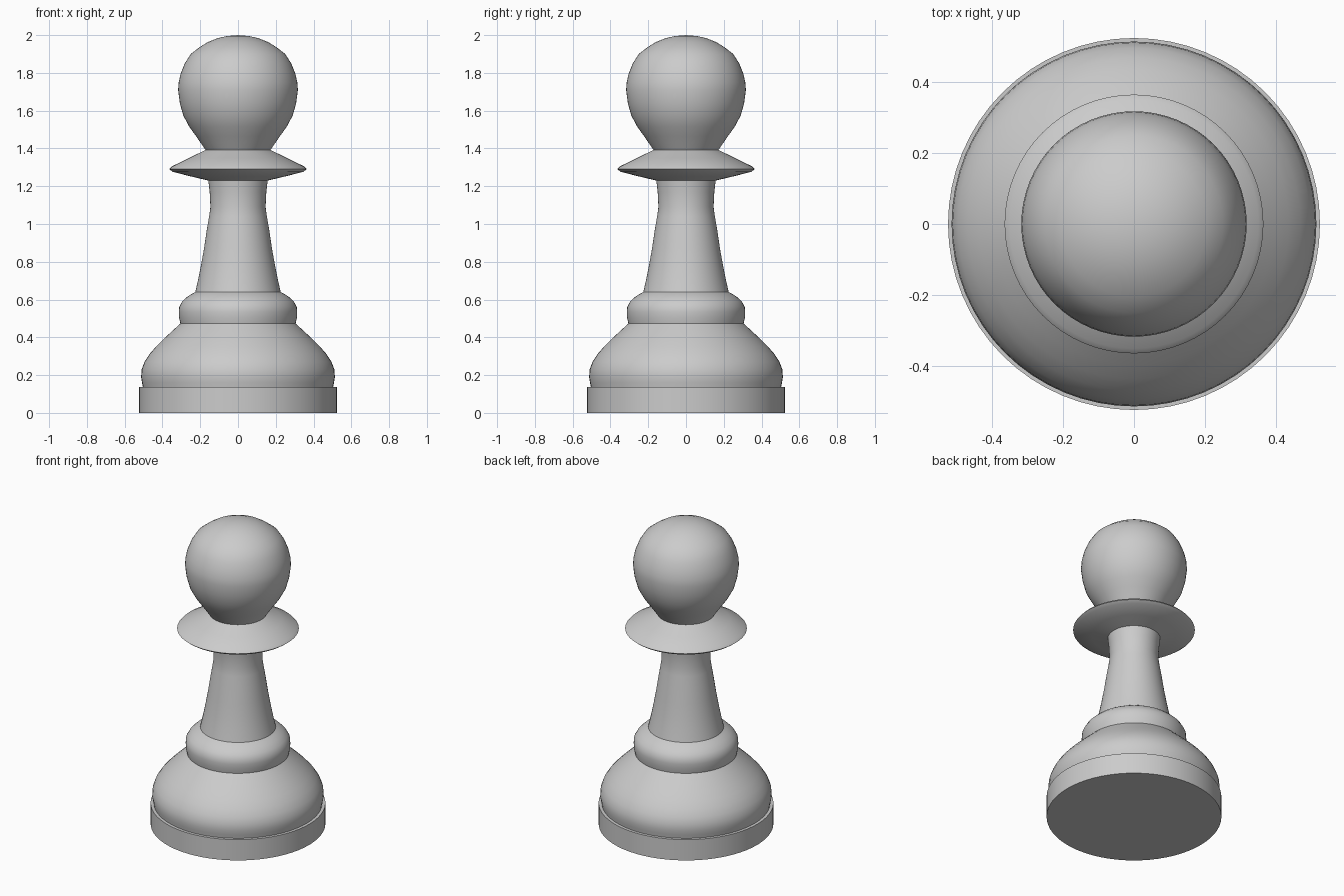
import bpy, bmesh
from math import radians, tau
from mathutils import Matrix, Vector

if "Cube" in bpy.data.objects:
    bpy.data.objects.remove(bpy.data.objects["Cube"])

SEGMENTS = 64


def lathe(name, profile, angle=40):
    """Spin a (radius, height) profile around the z axis."""
    bm = bmesh.new()
    verts = [bm.verts.new((r, 0, z)) for r, z in profile]
    edges = [bm.edges.new(pair) for pair in zip(verts, verts[1:])]
    bmesh.ops.spin(bm, geom=verts + edges, cent=(0, 0, 0), axis=(0, 0, 1),
                   angle=tau, steps=SEGMENTS, use_duplicate=False)
    bmesh.ops.remove_doubles(bm, verts=bm.verts, dist=0.0001)
    bmesh.ops.recalc_face_normals(bm, faces=bm.faces)
    # Profiles run bottom to top, so the highest-radius faces must point outward
    face = max(bm.faces, key=lambda f: f.calc_center_median().xy.length)
    if face.normal.xy.dot(face.calc_center_median().xy) < 0:
        bmesh.ops.reverse_faces(bm, faces=bm.faces)
    mesh = bpy.data.meshes.new(name)
    bm.to_mesh(mesh)
    bm.free()
    obj = bpy.data.objects.new(name, mesh)
    bpy.context.collection.objects.link(obj)
    bpy.ops.object.select_all(action='DESELECT')
    obj.select_set(True)
    bpy.context.view_layer.objects.active = obj
    bpy.ops.object.shade_smooth_by_angle(angle=radians(angle))
    return obj


# Flat disc foot with a narrow ledge on top
lathe("base_disc", [(0, 0), (0.523, 0), (0.523, 0.137), (0.504, 0.137)])

# Domed lower body
lathe("base_dome", [(0.504, 0.137), (0.508, 0.16), (0.513, 0.19), (0.51, 0.23),
                    (0.495, 0.27), (0.468, 0.312), (0.435, 0.35),
                    (0.395, 0.39), (0.35, 0.432), (0.305, 0.473)])

# Rounded ring above the dome
lathe("base_ring", [(0.305, 0.473), (0.312, 0.505), (0.313, 0.535),
                    (0.311, 0.562), (0.295, 0.59), (0.27, 0.614),
                    (0.245, 0.63), (0.226, 0.64)])

# Tapered stem flaring slightly under the collar
lathe("stem", [(0.226, 0.64), (0.21, 0.71), (0.196, 0.78), (0.18, 0.87),
               (0.165, 0.97), (0.153, 1.04), (0.146, 1.09),
               (0.15, 1.17), (0.157, 1.23)])

# Thin collar with a sharp rim
lathe("collar", [(0.157, 1.23), (0.25, 1.252), (0.345, 1.276), (0.364, 1.29),
                 (0.35, 1.305), (0.26, 1.349), (0.172, 1.392)])

# Pear-shaped head
lathe("head", [(0.172, 1.392), (0.198, 1.43), (0.222, 1.465), (0.258, 1.515),
               (0.29, 1.575), (0.308, 1.64), (0.317, 1.71), (0.314, 1.75),
               (0.304, 1.795), (0.282, 1.85), (0.25, 1.9), (0.205, 1.935),
               (0.16, 1.963), (0.11, 1.983), (0.06, 1.995), (0, 2.0)])
